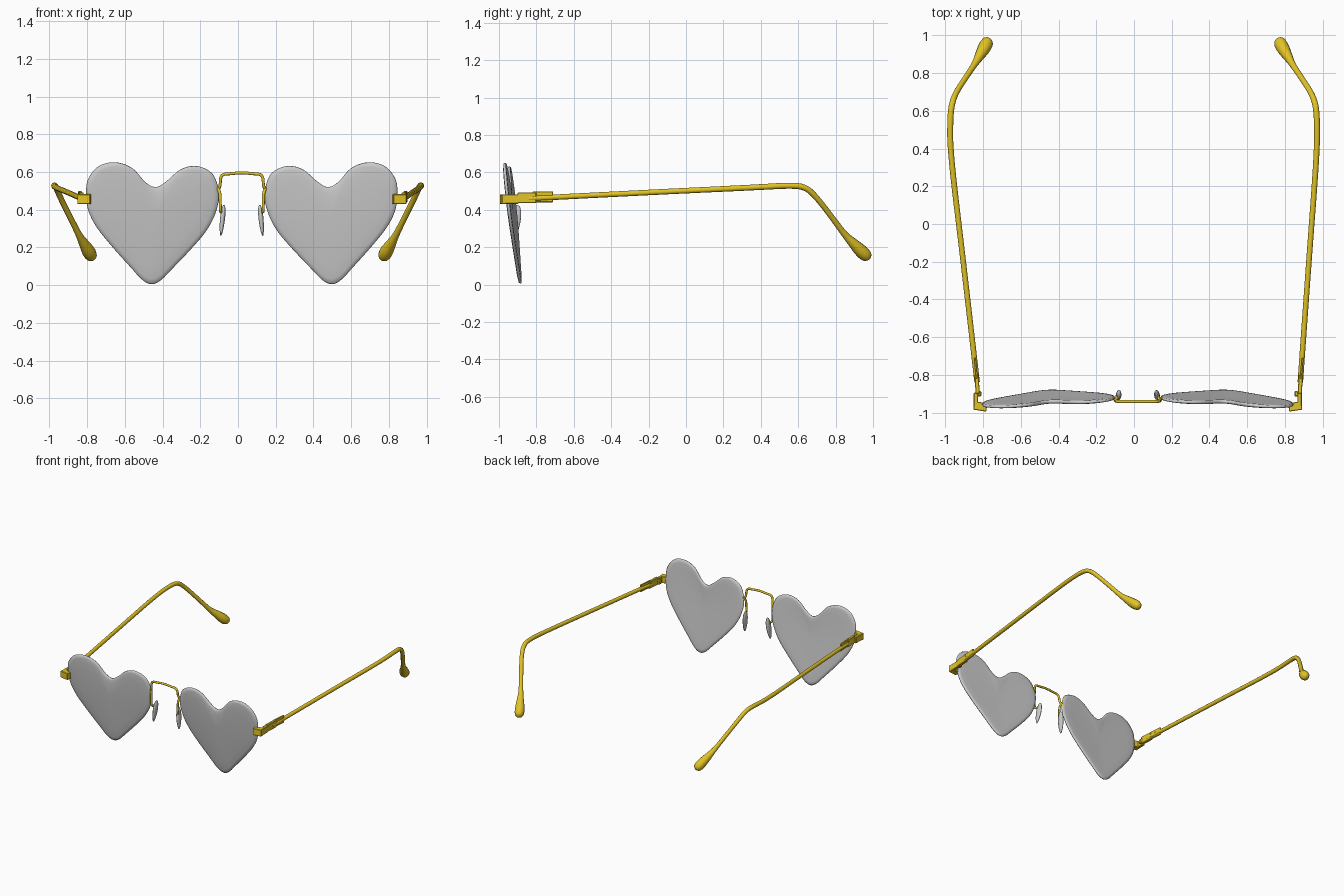
import bpy, bmesh, math
from mathutils import Vector, Matrix

if "Cube" in bpy.data.objects:
    bpy.data.objects.remove(bpy.data.objects["Cube"])

gold = bpy.data.materials.new("gold")
gold.diffuse_color = (0.76, 0.55, 0.02, 1)
gold.use_nodes = True
gold.node_tree.nodes["Principled BSDF"].inputs["Base Color"].default_value = gold.diffuse_color
CX = 0.02  # mirror line of the front


def mx(s, x):
    return CX + s * (x - CX)


def finish(name, bm, mat=None, smooth=True):
    bmesh.ops.recalc_face_normals(bm, faces=bm.faces)
    me = bpy.data.meshes.new(name)
    bm.to_mesh(me)
    bm.free()
    for p in me.polygons:
        p.use_smooth = smooth
    if mat:
        me.materials.append(mat)
    ob = bpy.data.objects.new(name, me)
    bpy.context.collection.objects.link(ob)
    return ob


def wire(name, pts, r, radii=None):
    cu = bpy.data.curves.new(name, 'CURVE')
    cu.dimensions = '3D'
    cu.bevel_depth = r
    cu.bevel_resolution = 4
    cu.use_fill_caps = True
    sp = cu.splines.new('NURBS')
    sp.points.add(len(pts) - 1)
    for i, p in enumerate(pts):
        sp.points[i].co = (*p, 1)
        sp.points[i].radius = radii[i] if radii else 1
    sp.order_u = 3
    sp.use_endpoint_u = True
    sp.resolution_u = 8
    cu.materials.append(gold)
    ob = bpy.data.objects.new(name, cu)
    bpy.context.collection.objects.link(ob)
    return ob


def box(name, lo, hi, turn=0.0, bevel=0.003):
    lo, hi = Vector(lo), Vector(hi)
    bm = bmesh.new()
    bmesh.ops.create_cube(bm, size=1)
    bmesh.ops.scale(bm, vec=[abs(a) for a in hi - lo], verts=bm.verts)
    bmesh.ops.bevel(bm, geom=bm.edges[:], offset=bevel, segments=1, affect='EDGES')
    bmesh.ops.rotate(bm, matrix=Matrix.Rotation(turn, 3, 'Z'), verts=bm.verts)
    bmesh.ops.translate(bm, vec=(lo + hi) / 2, verts=bm.verts)
    return finish(name, bm, gold, False)


# heart outline (right lens), clockwise from the cleft
HEART = [(.475, .52), (.53, .545), (.60, .62), (.69, .651), (.78, .63), (.836, .56),
         (.845, .48), (.832, .39), (.785, .30), (.70, .195), (.61, .095), (.55, .03),
         (.50, .005), (.45, .025), (.39, .085), (.29, .19), (.21, .285), (.16, .38),
         (.14, .48), (.165, .575), (.215, .618), (.28, .632), (.35, .61), (.42, .55)]


def spline(pts, n=5):
    out, m = [], len(pts)
    for i in range(m):
        a, b, c, d = (Vector(pts[(i + k) % m]) for k in (-1, 0, 1, 2))
        for j in range(n):
            t = j / n
            out.append(0.5 * (2 * b + (c - a) * t + (2 * a - 5 * b + 4 * c - d) * t * t
                              + (3 * b - a - 3 * c + d) * t ** 3))
    return out


def lens(name, s):
    rim, mid = spline(HEART), Vector((.485, .36))
    # (scale towards middle, half thickness): front skin, rim, back skin
    prof = [(.25, .012), (.5, .012), (.75, .011), (.92, .010), (.985, .007), (1, 0)]
    prof = [(k, -t) for k, t in prof] + [(k, t) for k, t in prof[-2::-1]]
    bm = bmesh.new()

    def vert(p, k, t):
        y = -.885 - .112 * p.y - .05 * (p.x - .5) - .008 * (1 - k * k) + t
        return bm.verts.new((mx(s, p.x), y, p.y))

    rings = [[vert(mid + (p - mid) * k, k, t) for p in rim] for k, t in prof]
    n = len(rim)
    for a, b in zip(rings, rings[1:]):
        for i in range(n):
            bm.faces.new((a[i], a[(i + 1) % n], b[(i + 1) % n], b[i]))
    for ring, t in ((rings[0], -.012), (rings[-1], .012)):
        c = vert(mid, 0, t)
        for i in range(n):
            bm.faces.new((ring[i], ring[(i + 1) % n], c))
    finish(name, bm)


def nose_pad(name, s):
    bm = bmesh.new()
    bmesh.ops.create_uvsphere(bm, u_segments=24, v_segments=16, radius=1)
    for v in bm.verts:  # teardrop, wider at the top
        w = 1 + .2 * v.co.z
        v.co = (v.co.x * .013 * w, v.co.y * .025 * w, v.co.z * .084)
    bmesh.ops.rotate(bm, matrix=Matrix.Rotation(-s * .10, 3, 'Y') @ Matrix.Rotation(-.1, 3, 'X'),
                     verts=bm.verts)
    bmesh.ops.translate(bm, vec=(mx(s, .123), -.909, .343), verts=bm.verts)
    finish(name, bm)


# temple arm: shared y/z path and thickness, own x values per side
YZ = [(-.84, .46), (-.2, .493), (.38, .52), (.56, .531), (.64, .522), (.70, .465), (.78, .36),
      (.85, .265), (.89, .225), (.935, .18), (.965, .153), (.978, .142), (.981, .139)]
RAD = [1, 1, 1.05, 1.1, 1.1, 1.05, 1.05, 1.15, 1.8, 2.5, 2.3, 1.4, .3]
ARM_X = {1: [.882, .927, .971, .971, .962, .938, .885, .838, .815, .788, .773, .766, .764],
         -1: [-.832, -.905, -.975, -.975, -.966, -.943, -.89, -.843, -.82, -.793, -.778, -.771, -.769]}

for s, side in ((1, "right"), (-1, "left")):
    lens(side + "_lens", s)
    nose_pad(side + "_nose_pad", s)
    # wire from the lens edge down and back to the pad
    wire(side + "_pad_arm", [(mx(s, q[0]), q[1], q[2]) for q in (
        (.150, -.922, .52), (.136, -.938, .50), (.134, -.940, .44), (.134, -.940, .40),
        (.132, -.925, .385), (.126, -.91, .39))], .008)
    # end piece, hinge and temple sleeve
    box(side + "_end_piece", (mx(s, .82), -.99, .43), (mx(s, .89), -.945, .482), s * .15)
    box(side + "_end_piece_return", (mx(s, .868), -.975, .432), (mx(s, .890), -.895, .482))
    box(side + "_hinge", (mx(s, .85), -.915, .44), (mx(s, .872), -.885, .475), 0, .006)
    ax = ARM_X[s]
    box(side + "_temple_sleeve", (ax[0] - .011, -.90, .436), (ax[0] + .011, -.80, .492), -s * .06)
    box(side + "_temple_flange", (ax[0] + s * .007 - .006, -.82, .440),
        (ax[0] + s * .007 + .006, -.71, .498), -s * .09)
    # arm with paddle tip
    wire(side + "_temple", [(x, y, z) for x, (y, z) in zip(ax, YZ)], .0145, RAD)

# arched bridge between the lenses
half = [(.150, -.922, .50), (.134, -.935, .52), (.134, -.94, .565), (.122, -.942, .588), (.085, -.942, .590)]
arch = half + [(CX, -.942, .597)] + [(mx(-1, x), y, z) for x, y, z in reversed(half)]
wire("bridge", arch, .008)
